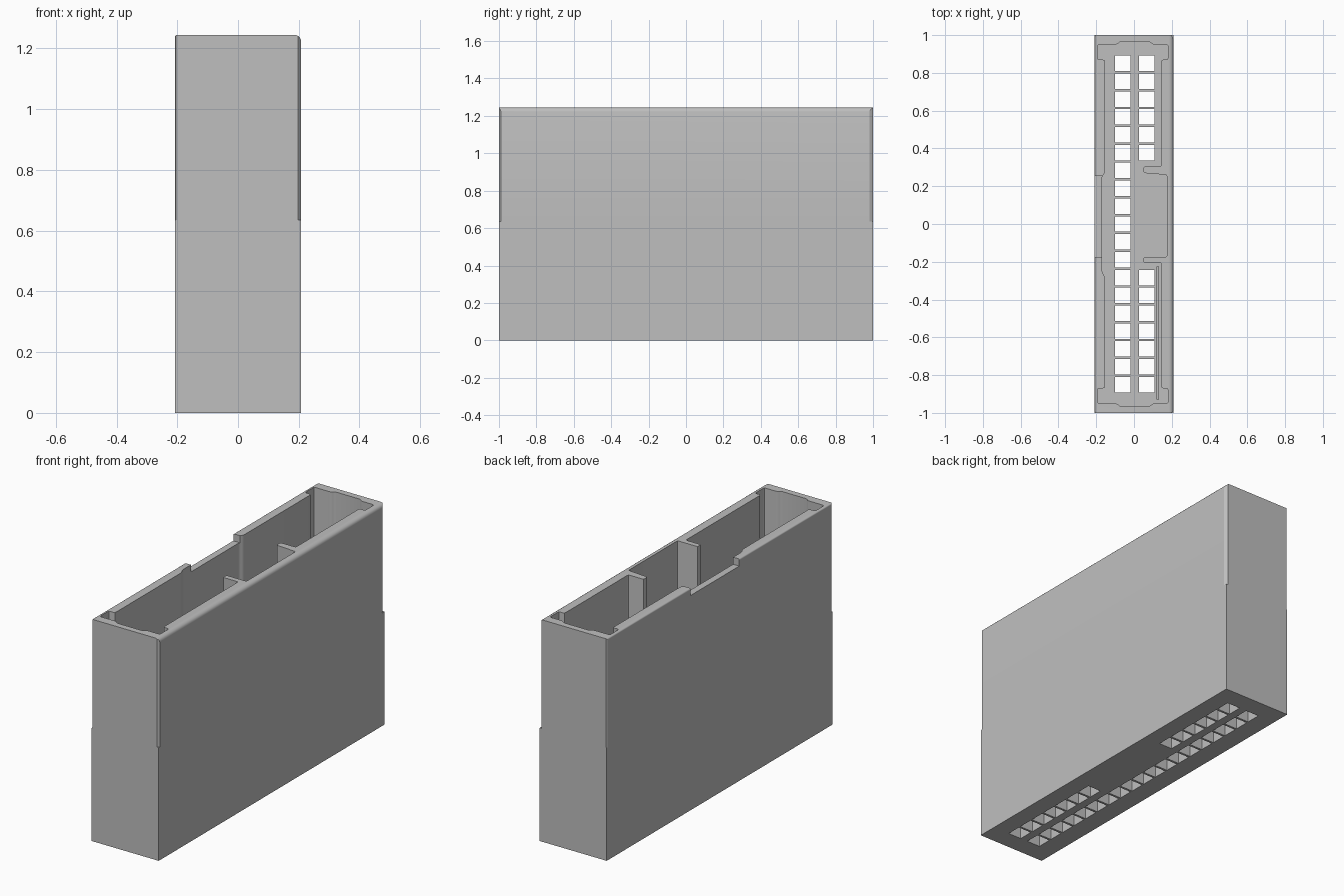
import bpy
import bmesh

default = bpy.data.objects.get("Cube")
if default:
    bpy.data.objects.remove(default)

W, L, H = 0.208, 1.0, 1.245      # half width, half length, height
FLOOR, STEP = 0.2, 0.635         # floor top, start of corner chamfers

grey = bpy.data.materials.new("plain_grey")
grey.use_nodes = True
colour = (0.52, 0.52, 0.52, 1)
grey.diffuse_color = colour
grey.node_tree.nodes["Principled BSDF"].inputs["Base Color"].default_value = colour


def prism(bm, points, z0, z1):
    """Extrude an outline upward between two heights."""
    face = bm.faces.new([bm.verts.new((x, y, z0)) for x, y in points])
    out = bmesh.ops.extrude_face_region(bm, geom=[face])["geom"]
    verts = [v for v in out if isinstance(v, bmesh.types.BMVert)]
    bmesh.ops.translate(bm, verts=verts, vec=(0, 0, z1 - z0))


def box(bm, x0, x1, y0, y1, z0, z1):
    prism(bm, [(x0, y0), (x1, y0), (x1, y1), (x0, y1)], z0, z1)


def finish(bm, name):
    bmesh.ops.recalc_face_normals(bm, faces=bm.faces[:])
    mesh = bpy.data.meshes.new(name)
    bm.to_mesh(mesh)
    bm.free()
    mesh.materials.append(grey)
    ob = bpy.data.objects.new(name, mesh)
    bpy.context.collection.objects.link(ob)
    return ob


def cut(target, bm, name):
    """Subtract a temporary cutter from the target."""
    cutter = finish(bm, name)
    cutter.hide_render = True
    mod = target.modifiers.new(name, "BOOLEAN")
    mod.operation, mod.solver, mod.object = "DIFFERENCE", "EXACT", cutter
    bpy.context.view_layer.objects.active = target
    bpy.ops.object.modifier_apply(modifier=mod.name)
    bpy.data.objects.remove(cutter)


# Outer block, with a larger radius on one long top edge
bm = bmesh.new()
box(bm, -W, W, -L, L, 0, H)
for side, radius in ((1, 0.022), (-1, 0.008)):
    edges = [e for e in bm.edges
             if all(v.co.z > H - 0.001 and v.co.x * side > W - 0.001 for v in e.verts)]
    bmesh.ops.bevel(bm, geom=edges, offset=radius, segments=4, profile=0.5, affect="EDGES")
shell = finish(bm, "connector_housing")

# Upper corner chamfers, stopping at a small step halfway up
bm = bmesh.new()
for sx, sy, dx, dy in ((1, 1, 0.011, 0.02), (1, -1, 0.011, 0.011),
                       (-1, 1, 0.005, 0.008), (-1, -1, 0.005, 0.008)):
    prism(bm, [(sx * (W - dx), sy * (L + 0.001)), (sx * (W + 0.001), sy * (L - dy)),
               (sx * (W + 0.03), sy * (L + 0.03))], STEP, H + 0.1)
cut(shell, bm, "corner_cutter")

# Cavity outline: widened ends, recessed latch wall, key pocket between two ribs
end = [(-0.155, 0.87), (-0.193, 0.87), (-0.193, 0.95), (-0.09, 0.95), (-0.075, 0.965),
       (0.085, 0.965), (0.1, 0.95), (0.18, 0.95), (0.18, 0.87), (0.145, 0.87)]
latch_wall = [(-0.155, -0.28), (-0.17, -0.25), (-0.17, 0.25), (-0.155, 0.27)]
key_pocket = [(0.145, 0.305), (0.05, 0.305), (0.05, 0.27), (0.175, 0.26),
              (0.175, -0.175), (0.05, -0.175), (0.05, -0.205), (0.145, -0.205)]
outline = latch_wall + end + key_pocket + [(x, -y) for x, y in reversed(end)]
bm = bmesh.new()
prism(bm, outline, FLOOR, H + 0.1)
upright = [e for e in bm.edges if abs(e.verts[0].co.z - e.verts[1].co.z) > 0.5]
bmesh.ops.bevel(bm, geom=upright, offset=0.009, segments=2, profile=0.5,
                affect="EDGES", clamp_overlap=True)
cut(shell, bm, "cavity_cutter")

# Lowered rim on the latch side
bm = bmesh.new()
box(bm, -W - 0.1, -0.1, -0.175, 0.255, H - 0.04, H + 0.1)
cut(shell, bm, "rim_cutter")

# Terminal holes: a full row, and a row interrupted by the key pocket
bm = bmesh.new()
pitch, half = 0.0945, 0.041
for x, skipped in ((-0.06, ()), (0.067, range(6, 12))):
    for i in range(19):
        if i not in skipped:
            y = pitch * (9 - i)
            box(bm, x - half, x + half, y - half, y + half, -0.1, FLOOR + 0.1)
cut(shell, bm, "terminal_cutter")

# Narrow groove in the floor beside the shorter row
bm = bmesh.new()
box(bm, 0.122, 0.129, -0.93, -0.225, FLOOR - 0.03, FLOOR + 0.05)
cut(shell, bm, "groove_cutter")

bpy.ops.object.select_all(action="DESELECT")
shell.select_set(True)
bpy.context.view_layer.objects.active = shell
bpy.ops.object.shade_smooth_by_angle(angle=0.5)
